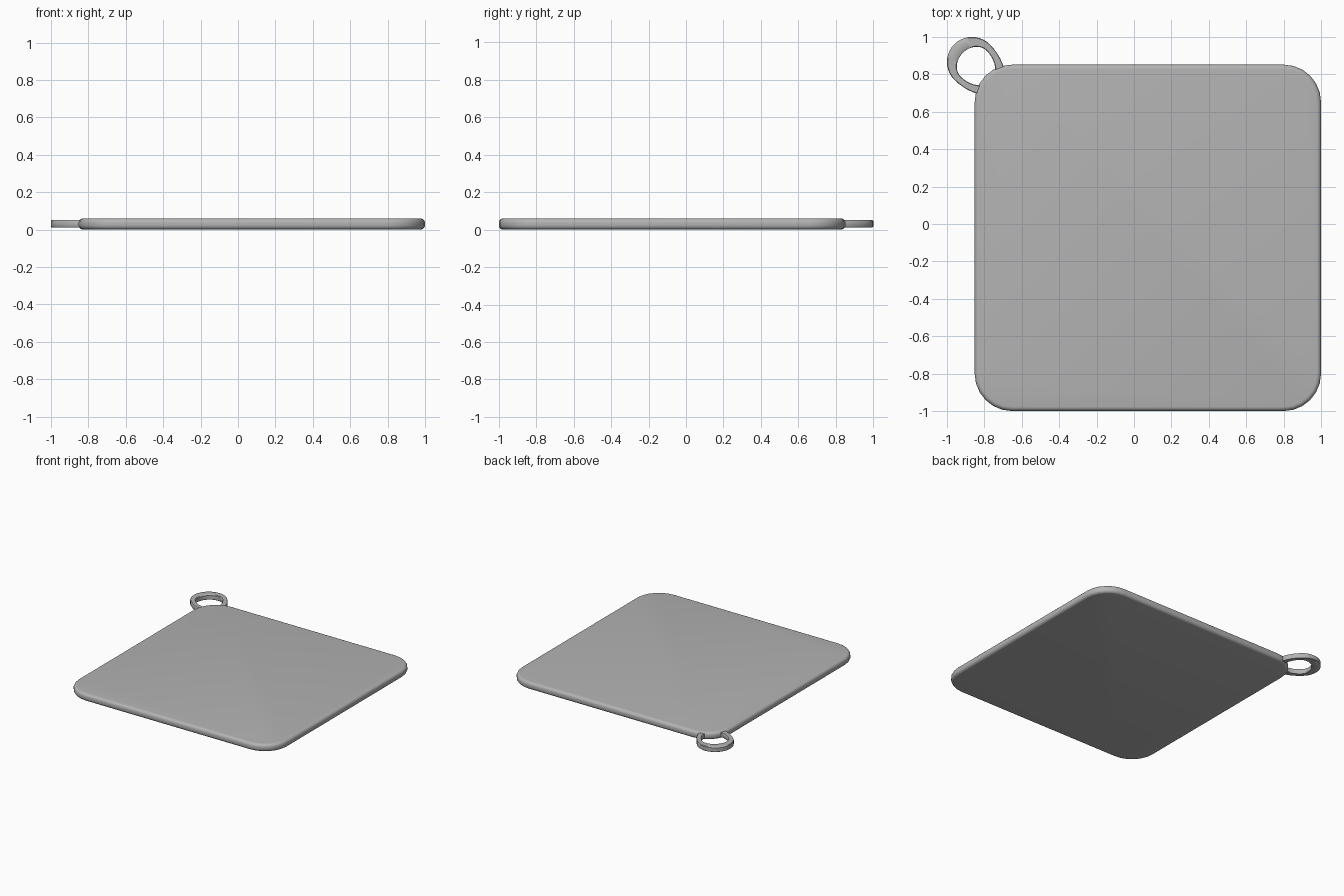
import bpy, bmesh, math

if "Cube" in bpy.data.objects:
    bpy.data.objects.remove(bpy.data.objects["Cube"])

grey = bpy.data.materials.new("dark_grey")
grey.diffuse_color = (0.45, 0.45, 0.45, 1)
grey.use_nodes = True
grey.node_tree.nodes["Principled BSDF"].inputs["Base Color"].default_value = grey.diffuse_color


def make_object(name, loops, capped):
    """Skin matching vertex loops; cap the ends or join last loop to first."""
    bm = bmesh.new()
    rings = [[bm.verts.new(p) for p in loop] for loop in loops]
    n, m = len(loops[0]), len(loops)
    for i in range(m - 1 if capped else m):
        a, b = rings[i], rings[(i + 1) % m]
        for j in range(n):
            k = (j + 1) % n
            bm.faces.new((a[j], a[k], b[k], b[j]))
    if capped:
        bm.faces.new(rings[0][::-1])
        bm.faces.new(rings[-1])
    bmesh.ops.recalc_face_normals(bm, faces=bm.faces)
    mesh = bpy.data.meshes.new(name)
    bm.to_mesh(mesh)
    bm.free()
    mesh.materials.append(grey)
    obj = bpy.data.objects.new(name, mesh)
    bpy.context.collection.objects.link(obj)
    bpy.ops.object.select_all(action='DESELECT')
    obj.select_set(True)
    bpy.context.view_layer.objects.active = obj
    bpy.ops.object.shade_smooth_by_angle(angle=math.radians(40))


def rounded_square(cx, cy, half, radius, inset, z, steps=6):
    pts = []
    c, r = half - radius, radius - inset
    for q, (sx, sy) in enumerate(((1, 1), (-1, 1), (-1, -1), (1, -1))):
        for i in range(steps + 1):
            t = math.pi / 2 * (q + i / steps)
            pts.append((cx + sx * c + r * math.cos(t),
                        cy + sy * c + r * math.sin(t), z))
    return pts


# Flat pad with a quarter-round rim at bottom and top
H, R = 0.06, 0.024
angles = [math.pi / 2 * i / 5 for i in range(6)]
profile = [(R * (1 - math.sin(t)), R * (1 - math.cos(t))) for t in angles]
profile += [(inset, H - z) for inset, z in reversed(profile)]
make_object("pad", [rounded_square(0.074, -0.074, 0.926, 0.2, i, z)
                    for i, z in profile], True)


# Hanging loop: teardrop band on the back left corner
def teardrop(centre, tip, base, width, t):
    c, s = math.cos(t), math.sin(t)
    u, v = centre + (tip if c > 0 else base) * c, width * s
    return (v - u) / math.sqrt(2), (v + u) / math.sqrt(2)


N, low, high, b = 40, 0.012, 0.051, 0.004
outer = [teardrop(1.225, 0.134, 0.21, 0.134, 2 * math.pi * i / N) for i in range(N)]
inner = [teardrop(1.212, 0.082, 0.13, 0.098, 2 * math.pi * i / N) for i in range(N)]
section = [(0, low + b), (0, high - b), (0.08, high), (0.92, high),
           (1, high - b), (1, low + b), (0.92, low), (0.08, low)]
make_object("hanging_loop",
            [[(o[0] + (i[0] - o[0]) * f, o[1] + (i[1] - o[1]) * f, z)
              for o, i in zip(outer, inner)] for f, z in section], False)
